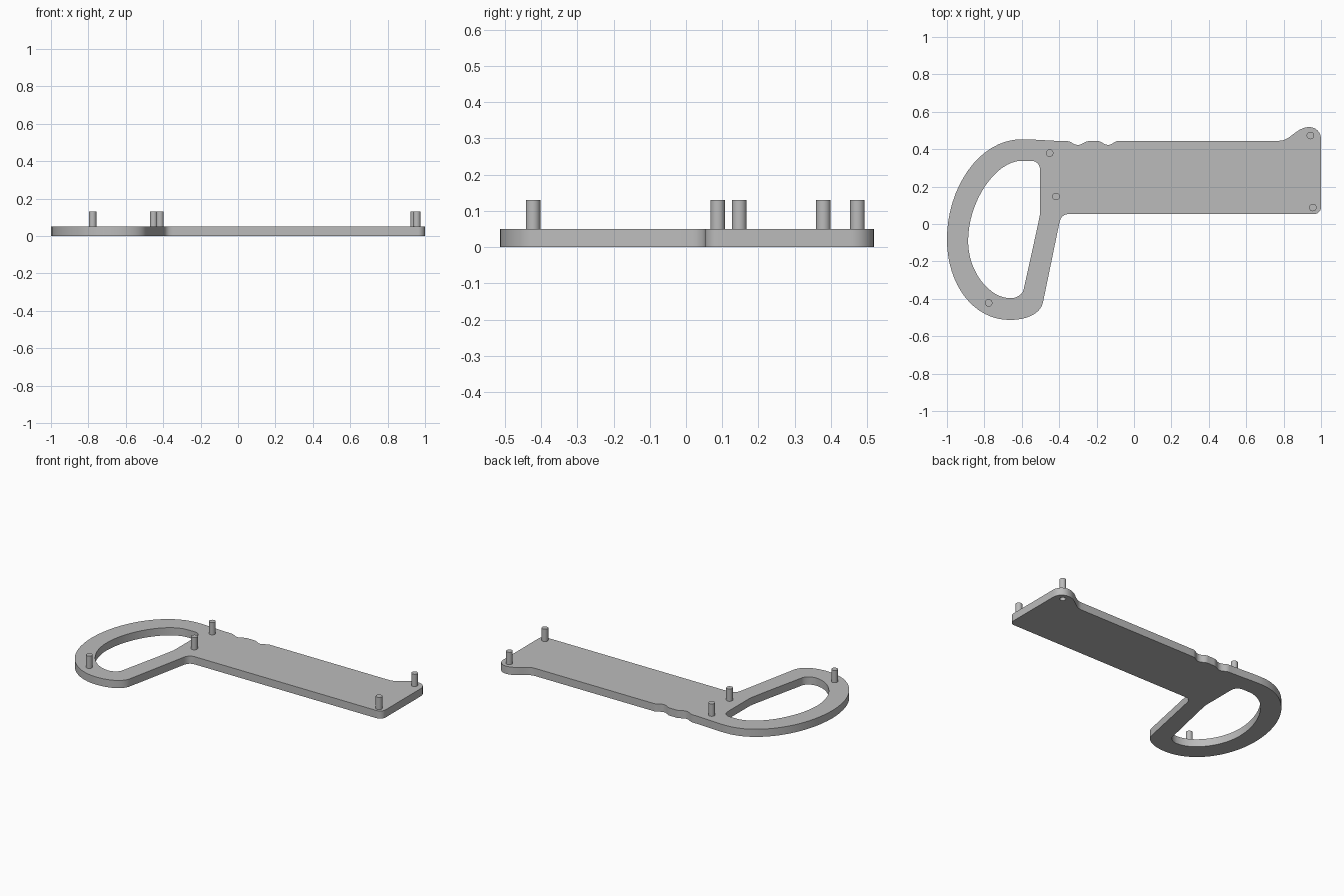
import bpy, bmesh
from math import radians, cos, sin
from mathutils import Vector

cube = bpy.data.objects.get("Cube")
if cube:
    bpy.data.objects.remove(cube, do_unlink=True)

THICK = 0.05
PIN_TOP = 0.13
PIN_RADIUS = 0.02

grey = bpy.data.materials.new("plain grey")
grey.use_nodes = True
colour = (0.5, 0.5, 0.5, 1)
grey.diffuse_color = colour
grey.node_tree.nodes["Principled BSDF"].inputs["Base Color"].default_value = colour


def finish(obj):
    """Assign the material and smooth the rounded sides only."""
    obj.data.materials.clear()
    obj.data.materials.append(grey)
    bpy.ops.object.select_all(action='DESELECT')
    obj.select_set(True)
    bpy.context.view_layer.objects.active = obj
    bpy.ops.object.shade_smooth_by_angle(angle=radians(35))


def add_loop(curve, nodes):
    """Closed Bezier loop; each node is x, y, heading, length in, length out."""
    spline = curve.splines.new('BEZIER')
    spline.bezier_points.add(len(nodes) - 1)
    spline.use_cyclic_u = True
    for point, (x, y, heading, before, after) in zip(spline.bezier_points, nodes):
        centre = Vector((x, y, 0))
        along = Vector((cos(radians(heading)), sin(radians(heading)), 0))
        point.handle_left_type = point.handle_right_type = 'FREE'
        point.co = centre
        point.handle_left = centre - along * before
        point.handle_right = centre + along * after


def cylinder(name, x, y, bottom, top, radius):
    bm = bmesh.new()
    bmesh.ops.create_cone(bm, cap_ends=True, segments=32, radius1=radius,
                          radius2=radius, depth=top - bottom)
    bmesh.ops.translate(bm, verts=bm.verts, vec=(x, y, (top + bottom) / 2))
    mesh = bpy.data.meshes.new(name)
    bm.to_mesh(mesh)
    bm.free()
    obj = bpy.data.objects.new(name, mesh)
    bpy.context.collection.objects.link(obj)
    return obj


# Plate outline: flared tip, straight lower edge, grip bow, two notches
outline = [
    (-0.08, 0.445, 0, 0.025, 0.1), (0.777, 0.445, 0, 0.1, 0.06),
    (0.937, 0.518, 0, 0.07, 0.035), (1, 0.455, -90, 0.035, 0.1),
    (1, 0.09, -90, 0.1, 0.02), (0.963, 0.053, 180, 0.02, 0.1),
    (-0.345, 0.053, 180, 0.1, 0.03), (-0.398, 0.01, -102, 0.03, 0.1),
    (-0.487, -0.42, -102, 0.1, 0.055), (-0.665, -0.513, 180, 0.1, 0.19),
    (-1, -0.08, 90, 0.25, 0.27), (-0.6, 0.453, 0, 0.23, 0.07),
    (-0.36, 0.443, 0, 0.07, 0.025), (-0.3, 0.423, 0, 0.025, 0.025),
    (-0.24, 0.443, 0, 0.025, 0.01), (-0.195, 0.443, 0, 0.01, 0.025),
    (-0.138, 0.423, 0, 0.025, 0.025),
]
# Finger opening inside the grip
opening = [
    (-0.6, 0.338, 0, 0.14, 0.02), (-0.552, 0.338, 0, 0.02, 0.03),
    (-0.502, 0.288, -90, 0.03, 0.1), (-0.502, 0.06, -90, 0.05, 0.02),
    (-0.59, -0.35, -102, 0.1, 0.025), (-0.66, -0.397, 180, 0.035, 0.11),
    (-0.887, -0.09, 90, 0.17, 0.21),
]
curve = bpy.data.curves.new("plate_profile", 'CURVE')
curve.dimensions = '2D'
curve.fill_mode = 'BOTH'
curve.resolution_u = 16
curve.extrude = THICK / 2
add_loop(curve, outline)
add_loop(curve, opening)

# Turn the profile into a welded solid
helper = bpy.data.objects.new("plate_profile", curve)
bpy.context.collection.objects.link(helper)
graph = bpy.context.evaluated_depsgraph_get()
mesh = bpy.data.meshes.new_from_object(helper.evaluated_get(graph))
bpy.data.objects.remove(helper, do_unlink=True)
bm = bmesh.new()
bm.from_mesh(mesh)
bmesh.ops.remove_doubles(bm, verts=bm.verts, dist=0.0001)
bmesh.ops.translate(bm, verts=bm.verts, vec=(0, 0, THICK / 2))
bmesh.ops.recalc_face_normals(bm, faces=bm.faces)
bm.to_mesh(mesh)
bm.free()
plate = bpy.data.objects.new("plate", mesh)
bpy.context.collection.objects.link(plate)

# Locating pins standing on the plate
pins = {
    "upper_grip_pin": (-0.451, 0.379),
    "lower_grip_pin": (-0.417, 0.147),
    "bow_pin": (-0.777, -0.422),
    "flare_pin": (0.943, 0.473),
    "tip_pin": (0.956, 0.088),
}
for name, (x, y) in pins.items():
    finish(cylinder(name, x, y, THICK - 0.01, PIN_TOP, PIN_RADIUS))

# Shallow socket under the flare pin
cutter = cylinder("socket_cutter", *pins["flare_pin"], -0.02, 0.02, 0.018)
cutter.hide_render = True
cutter.hide_set(True)
socket = plate.modifiers.new("socket", 'BOOLEAN')
socket.operation = 'DIFFERENCE'
socket.solver = 'EXACT'
socket.object = cutter
finish(plate)
bpy.context.view_layer.objects.active = plate
bpy.ops.object.modifier_apply(modifier="socket")
bpy.data.objects.remove(cutter, do_unlink=True)
